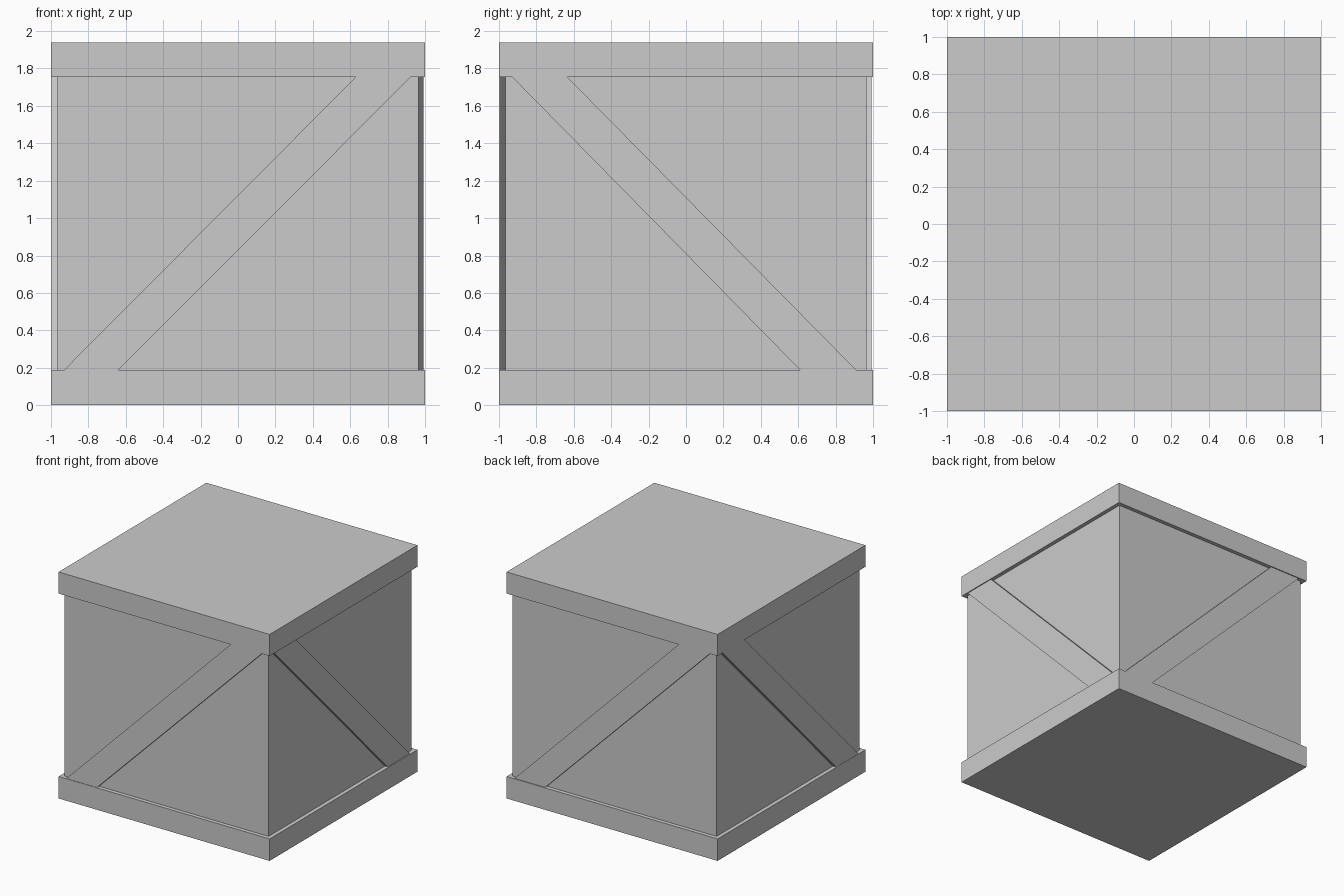
import bpy
import bmesh
from math import radians
from mathutils import Matrix

if "Cube" in bpy.data.objects:
    bpy.data.objects.remove(bpy.data.objects["Cube"])

Z_LOW, Z_HIGH, HEIGHT = 0.188, 1.755, 1.94   # panel bottom, panel top, crate top
PANEL = 0.966                                # half width of recessed panels


def finish(name, bm):
    bmesh.ops.recalc_face_normals(bm, faces=bm.faces)
    mesh = bpy.data.meshes.new(name)
    bm.to_mesh(mesh)
    bm.free()
    obj = bpy.data.objects.new(name, mesh)
    bpy.context.collection.objects.link(obj)
    return obj


def box(name, half, z0, z1):
    bm = bmesh.new()
    bmesh.ops.create_cube(bm, size=1)
    bmesh.ops.scale(bm, vec=(2 * half, 2 * half, z1 - z0), verts=bm.verts)
    bmesh.ops.translate(bm, vec=(0, 0, (z0 + z1) / 2), verts=bm.verts)
    return finish(name, bm)


def brace(name, profile, outer, angle):
    """Diagonal board drawn on the front face, then turned onto its side."""
    bm = bmesh.new()
    face = bm.faces.new([bm.verts.new((x, -outer, z)) for x, z in profile])
    ext = bmesh.ops.extrude_face_region(bm, geom=[face], use_keep_orig=True)
    back = [v for v in ext["geom"] if isinstance(v, bmesh.types.BMVert)]
    bmesh.ops.translate(bm, vec=(0, outer - PANEL, 0), verts=back)
    bmesh.ops.rotate(bm, verts=bm.verts, matrix=Matrix.Rotation(radians(angle), 3, 'Z'))
    return finish(name, bm)


# Lid, base and recessed panel body
box("bottom_rim", 1.0, 0, Z_LOW)
box("top_rim", 1.0, Z_HIGH, HEIGHT)
box("panel_body", PANEL, Z_LOW, Z_HIGH)

# Diagonal braces: rising on front and back, falling on the two sides
rising = [(-0.93, Z_LOW), (-0.64, Z_LOW), (0.925, Z_HIGH), (0.63, Z_HIGH)]
falling = [(0.61, Z_LOW), (0.91, Z_LOW), (-0.635, Z_HIGH), (-0.93, Z_HIGH)]
brace("front_brace", rising, 0.996, 0)
brace("right_brace", falling, 0.992, 90)
brace("back_brace", rising, 0.992, 180)
brace("left_brace", falling, 0.998, 270)
